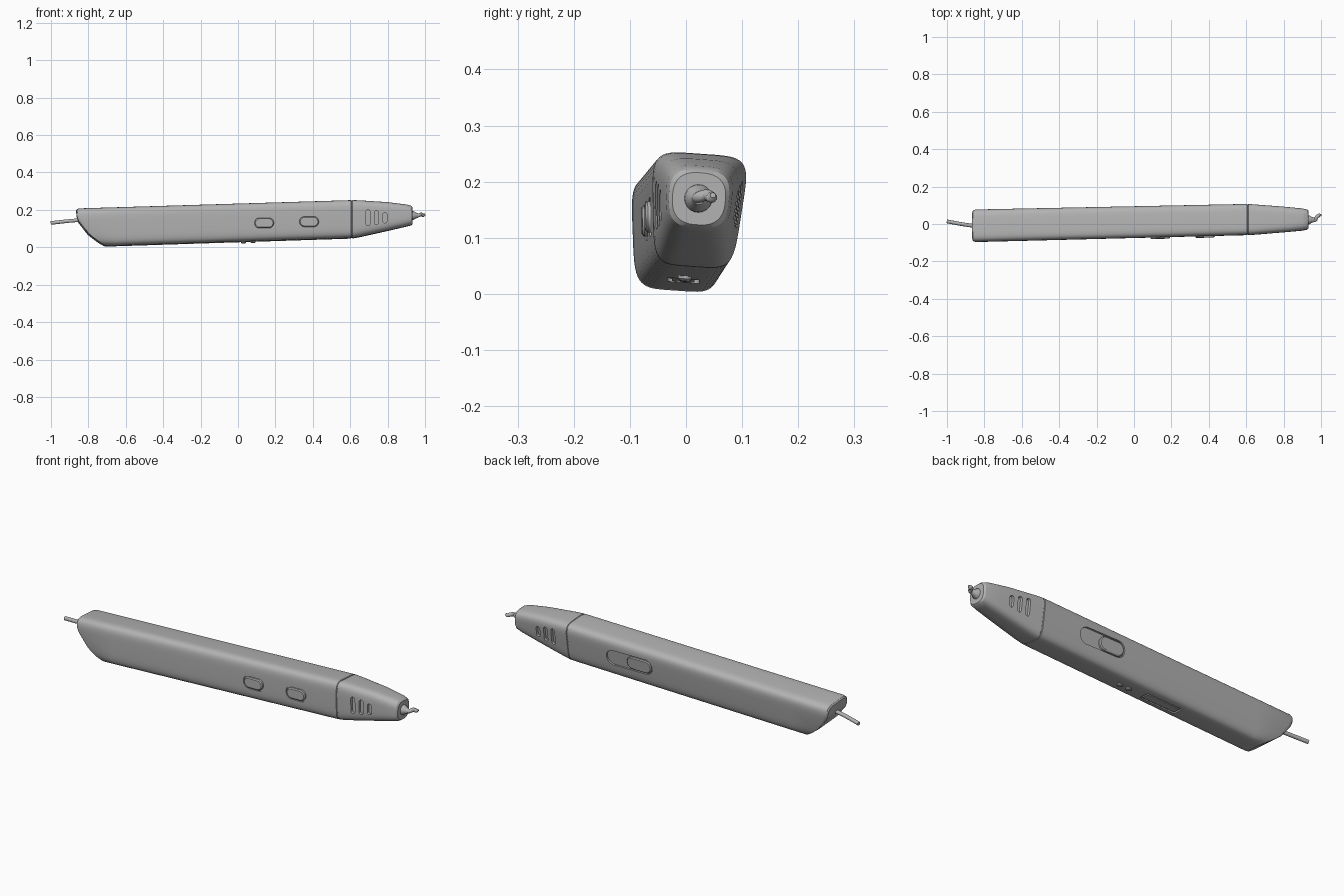
import bpy, bmesh, math

cube = bpy.data.objects.get("Cube")
if cube:
    bpy.data.objects.remove(cube)

grey = bpy.data.materials.new("plain_grey")
grey.use_nodes = True
grey.diffuse_color = (0.45, 0.45, 0.45, 1)
grey.node_tree.nodes["Principled BSDF"].inputs["Base Color"].default_value = (0.45, 0.45, 0.45, 1)

# Body stations: x, centre y, half width, bottom z, top z, squareness, bottom width ratio
STATIONS = [
    (-0.87, -0.014, 0.092, 0.000, 0.205, 5.0, 0.80),
    (0.61, 0.020, 0.088, 0.048, 0.250, 5.0, 0.80),
    (0.65, 0.020, 0.085, 0.055, 0.249, 4.8, 0.81),
    (0.80, 0.022, 0.072, 0.088, 0.240, 4.0, 0.86),
    (0.90, 0.023, 0.061, 0.111, 0.228, 3.4, 0.92),
    (0.925, 0.023, 0.055, 0.117, 0.222, 3.0, 0.95),
    (0.932, 0.023, 0.048, 0.123, 0.216, 2.6, 0.97),
]
ROLL = math.radians(4)
N = 48


def params(x):
    x = min(max(x, STATIONS[0][0]), STATIONS[-1][0])
    for a, b in zip(STATIONS, STATIONS[1:]):
        if x <= b[0]:
            k = (x - a[0]) / (b[0] - a[0])
            return [p + (q - p) * k for p, q in zip(a[1:], b[1:])]


def power(v, e):
    return math.copysign(abs(v) ** e, v)


def body_ring(bm, x=None, rear=None, scale=1.0):
    """One rounded section; with rear set, it follows the curved rear end."""
    ring = []
    for i in range(N):
        a = 2 * math.pi * (i + 0.5) / N
        p = params(x if x is not None else -0.8)[4]
        u, v = power(math.cos(a), 2 / p), power(math.sin(a), 2 / p)
        t = (1 + v) / 2
        px = x if x is not None else -0.865 + 0.145 * (1 - t) ** 2.2 + rear
        yc, hw, lo, hi, p, ratio = params(px)
        y = u * hw * (ratio + (1 - ratio) * t) * scale
        z = v * (hi - lo) / 2 * scale
        ring.append(bm.verts.new((px, yc + y * math.cos(ROLL) + z * math.sin(ROLL),
                                  (lo + hi) / 2 + z * math.cos(ROLL) - y * math.sin(ROLL))))
    return ring


def bridge(bm, a, b):
    n = len(a)
    for i in range(n):
        bm.faces.new((a[i], a[(i + 1) % n], b[(i + 1) % n], b[i]))


def on_surface(kind, u, v, off):
    """Point lifted off the left (1) or right (-1) wall, or off the underside."""
    yc, hw, lo, hi, p, ratio = params(u)
    if kind == "under":
        return (u, v, lo - (v - yc) * math.tan(ROLL) - off)
    t = (v - lo) / (hi - lo)
    w = (1 - min(abs(2 * t - 1), 0.98) ** p) ** (1 / p)
    y = yc + kind * hw * w * (ratio + (1 - ratio) * t)
    return (u, y + (v - (lo + hi) / 2) * math.sin(ROLL) + kind * off, v)


def pad(bm, kind, u, v, length, height, layers, corner=1.0):
    """Rounded slab that follows the wall; layers are (offset, shrink)."""
    r = min(length, height) / 2 * corner
    rings = []
    for off, shrink in layers:
        ring = []
        for q in range(4):
            sx, sy = ((1, 1), (-1, 1), (-1, -1), (1, -1))[q]
            for s in range(6):
                a = math.pi / 2 * (q + (s + 0.5) / 6)
                du = sx * (length / 2 - r) + (r - shrink) * math.cos(a)
                dv = sy * (height / 2 - r) + (r - shrink) * math.sin(a)
                ring.append(bm.verts.new(on_surface(kind, u + du, v + dv, off)))
        rings.append(ring)
    for a, b in zip(rings, rings[1:]):
        bridge(bm, a, b)
    bm.faces.new(rings[0])
    bm.faces.new(rings[-1])


def finish(name, bm):
    bmesh.ops.remove_doubles(bm, verts=bm.verts, dist=1e-6)
    bmesh.ops.recalc_face_normals(bm, faces=bm.faces)
    mesh = bpy.data.meshes.new(name)
    bm.to_mesh(mesh)
    bm.free()
    mesh.materials.append(grey)
    ob = bpy.data.objects.new(name, mesh)
    bpy.context.collection.objects.link(ob)
    return ob


def smooth(ob, angle=35):
    bpy.ops.object.select_all(action="DESELECT")
    ob.select_set(True)
    bpy.context.view_layer.objects.active = ob
    bpy.ops.object.shade_smooth_by_angle(angle=math.radians(angle))


# Body shell, with a curved rear end and a fine seam before the nose
bm = bmesh.new()
rings = [body_ring(bm, rear=d, scale=s) for d, s in ((0, 0.91), (0.005, 0.97), (0.016, 1))]
rings += [body_ring(bm, x=-0.66 + 0.0525 * i) for i in range(24)]
rings += [body_ring(bm, x=x, scale=s) for x, s in ((0.604, 1), (0.606, 0.97), (0.61, 0.97), (0.612, 1))]
rings += [body_ring(bm, x=x) for x in (0.65, 0.7, 0.75, 0.8, 0.85, 0.9, 0.925, 0.932)]
for a, b in zip(rings, rings[1:]):
    bridge(bm, a, b)
bm.faces.new(rings[-1])
cap = rings[0]
for i in range(-N // 4, N // 4 - 1):
    bm.faces.new((cap[i], cap[i + 1], cap[(N // 2 - 2 - i) % N], cap[(N // 2 - 1 - i) % N]))
body = finish("body", bm)

# Recesses: vents on both walls, button wells, slider track, underside port
BUTTONS = ((0.14, 0.13), (0.38, 0.137))
SLIDER_Z = 0.14
bm = bmesh.new()
for side in (-1, 1):
    for x, h in ((0.695, 0.085), (0.74, 0.075), (0.785, 0.055)):
        pad(bm, side, x, 0.158, 0.022, h, ((-0.014, 0), (0.02, 0)))
for x, z in BUTTONS:
    pad(bm, -1, x, z, 0.118, 0.07, ((-0.005, 0), (0.02, 0)))
pad(bm, 1, 0.26, SLIDER_Z, 0.26, 0.08, ((-0.009, 0), (0.02, 0)))
pad(bm, "under", -0.16, -0.005, 0.2, 0.056, ((-0.006, 0), (0.02, 0)), 0.3)
cutter = finish("recess_cutter", bm)
cutter.hide_render = True
cut = body.modifiers.new("recesses", "BOOLEAN")
cut.operation, cut.solver, cut.object = "DIFFERENCE", "EXACT", cutter
bpy.context.view_layer.objects.active = body
bpy.ops.object.modifier_apply(modifier=cut.name)
bpy.data.objects.remove(cutter)
smooth(body, 30)

# Buttons, slider knob, port cover and underside pips
RAISED = ((-0.012, 0), (0.004, 0), (0.008, 0.005))


def add_pad(name, *args, **kw):
    bm = bmesh.new()
    pad(bm, *args, **kw)
    smooth(finish(name, bm))


for name, (x, z) in zip(("rear_button", "front_button"), BUTTONS):
    add_pad(name, -1, x, z, 0.104, 0.056, RAISED)
add_pad("slider_knob", 1, 0.205, SLIDER_Z, 0.14, 0.068, ((-0.015, 0), (-0.001, 0), (0.003, 0.005)))
add_pad("port_cover", "under", -0.16, -0.005, 0.184, 0.04, ((-0.012, 0), (-0.001, 0)), corner=0.3)
for name, x in (("rear_pip", 0.03), ("front_pip", 0.08)):
    add_pad(name, "under", x, -0.002, 0.028, 0.024, ((-0.01, 0), (0.005, 0), (0.009, 0.005)))

# Nozzle cone
bm = bmesh.new()
profile = ((0.925, 0.026), (0.938, 0.024), (0.95, 0.016), (0.965, 0.011))
rings = [[bm.verts.new((x, 0.022 + r * math.cos(k * math.pi / 10), 0.17 + r * math.sin(k * math.pi / 10)))
          for k in range(20)] for x, r in profile]
for a, b in zip(rings, rings[1:]):
    bridge(bm, a, b)
bm.faces.new(rings[0])
bm.faces.new(rings[-1])
smooth(finish("nozzle", bm))


# Filament at both ends
def strand(name, points, radius, tip):
    curve = bpy.data.curves.new(name, "CURVE")
    curve.dimensions = "3D"
    curve.bevel_depth, curve.bevel_resolution, curve.use_fill_caps = radius, 3, True
    spline = curve.splines.new("BEZIER")
    spline.bezier_points.add(len(points) - 1)
    for p, co in zip(spline.bezier_points, points):
        p.co = co
        p.handle_left_type = p.handle_right_type = "AUTO"
    spline.bezier_points[-1].radius = tip
    curve.materials.append(grey)
    bpy.context.collection.objects.link(bpy.data.objects.new(name, curve))


strand("rear_filament", ((-0.82, -0.014, 0.147), (-0.9, -0.004, 0.141), (-1.0, 0.014, 0.13)), 0.01, 1)
strand("tip_filament", ((0.95, 0.022, 0.17), (0.968, 0.022, 0.172), (0.978, 0.038, 0.176),
                        (0.99, 0.046, 0.172), (1.0, 0.048, 0.176)), 0.01, 0.5)
